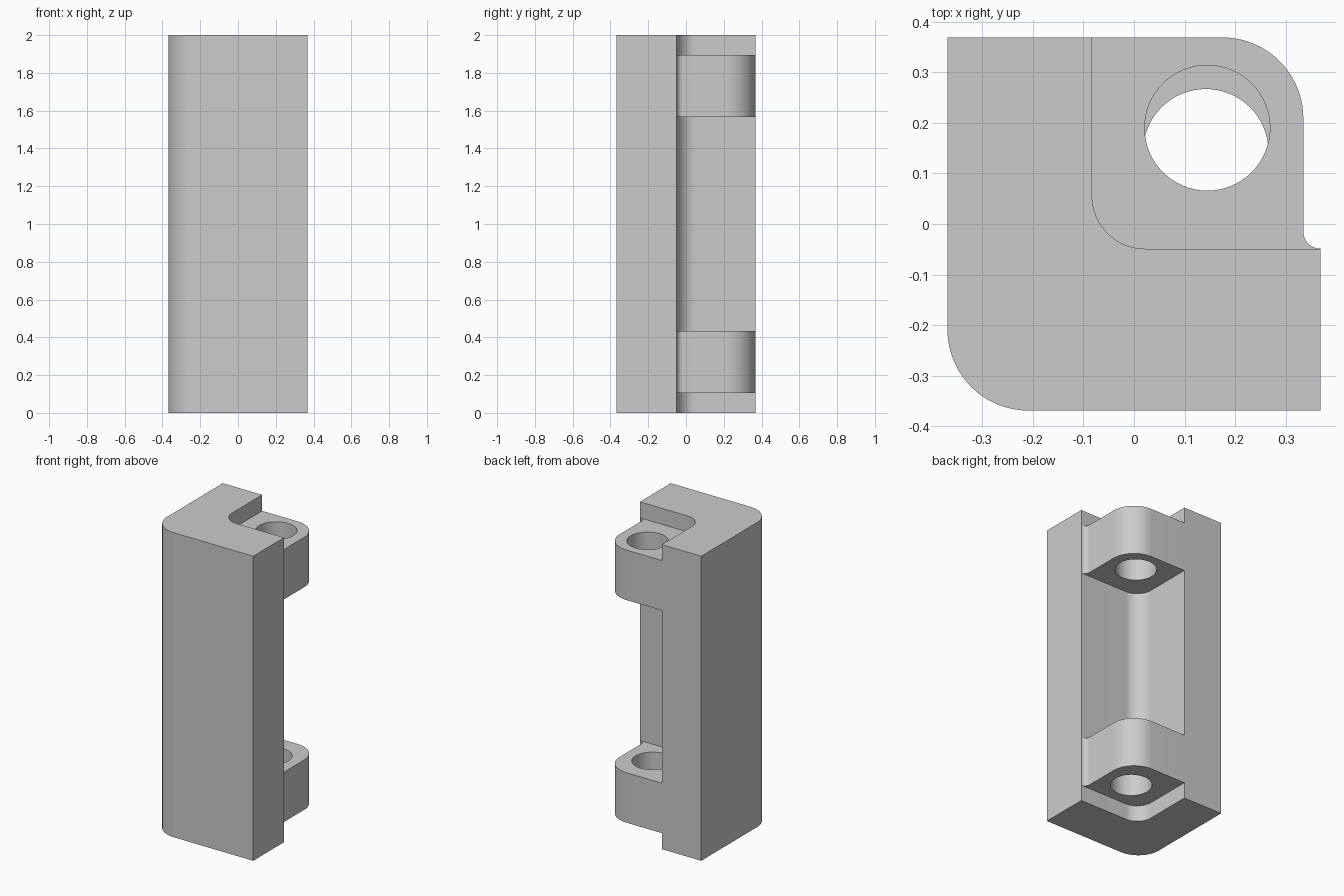
import bpy, bmesh
from math import cos, sin, radians

if "Cube" in bpy.data.objects:
    bpy.data.objects.remove(bpy.data.objects["Cube"], do_unlink=True)

grey = bpy.data.materials.new("plain grey")
grey.use_nodes = True
colour = (0.6, 0.6, 0.6, 1)
grey.diffuse_color = colour
grey.node_tree.nodes["Principled BSDF"].inputs["Base Color"].default_value = colour

H = 0.369      # half width
WALL_X, WALL_Y = -0.083, -0.049   # inner faces of the angle
SIDE = 0.335   # outer face of the lugs


def arc(cx, cy, r, start, end, n=20):
    angles = [radians(start + (end - start) * i / n) for i in range(n + 1)]
    return [(cx + r * cos(a), cy + r * sin(a)) for a in angles]


def prism(name, outline, z0, z1):
    bm = bmesh.new()
    base = bm.faces.new([bm.verts.new((x, y, z0)) for x, y in outline])
    top = bmesh.ops.extrude_face_region(bm, geom=[base])["geom"]
    bmesh.ops.translate(bm, vec=(0, 0, z1 - z0),
                        verts=[g for g in top if isinstance(g, bmesh.types.BMVert)])
    bmesh.ops.recalc_face_normals(bm, faces=bm.faces)
    mesh = bpy.data.meshes.new(name)
    bm.to_mesh(mesh)
    bm.free()
    mesh.materials.append(grey)
    ob = bpy.data.objects.new(name, mesh)
    bpy.context.collection.objects.link(ob)
    return ob


def combine(target, tool, operation):
    mod = target.modifiers.new(operation.lower(), "BOOLEAN")
    mod.operation, mod.object, mod.solver = operation, tool, "EXACT"
    bpy.context.view_layer.objects.active = target
    bpy.ops.object.modifier_apply(modifier=mod.name)
    bpy.data.objects.remove(tool, do_unlink=True)


# Angle-shaped body with rounded outer and inner corners
R_IN, R_OUT = 0.105, 0.16
body = prism("angle_body",
             [(-H, H), *arc(R_OUT - H, R_OUT - H, R_OUT, 180, 270),
              (H, -H), (H, WALL_Y),
              *arc(WALL_X + R_IN, WALL_Y + R_IN, R_IN, 270, 180), (WALL_X, H)],
             0, 2)

# Lugs with a rounded free corner, a small root fillet and a round hole
fillet = H - SIDE
lug_outline = [(-0.2, H), (-0.2, -0.2), (0.25, -0.2),
               *arc(H, WALL_Y + fillet, fillet, 270, 180, 10),
               *arc(SIDE - R_OUT, H - R_OUT, R_OUT, 0, 90)]
for name, z0, hx, hy in (("lower", 0.105, 0.142, 0.143), ("upper", 1.567, 0.145, 0.19)):
    lug = prism(name + "_lug", lug_outline, z0, z0 + 0.328)
    hole = prism(name + "_hole", arc(hx, hy, 0.124, 0, 360, 64)[:-1], z0 - 0.05, z0 + 0.4)
    combine(lug, hole, "DIFFERENCE")
    combine(body, lug, "UNION")

bpy.ops.object.select_all(action="DESELECT")
body.select_set(True)
bpy.context.view_layer.objects.active = body
bpy.ops.object.shade_smooth_by_angle(angle=radians(30))
